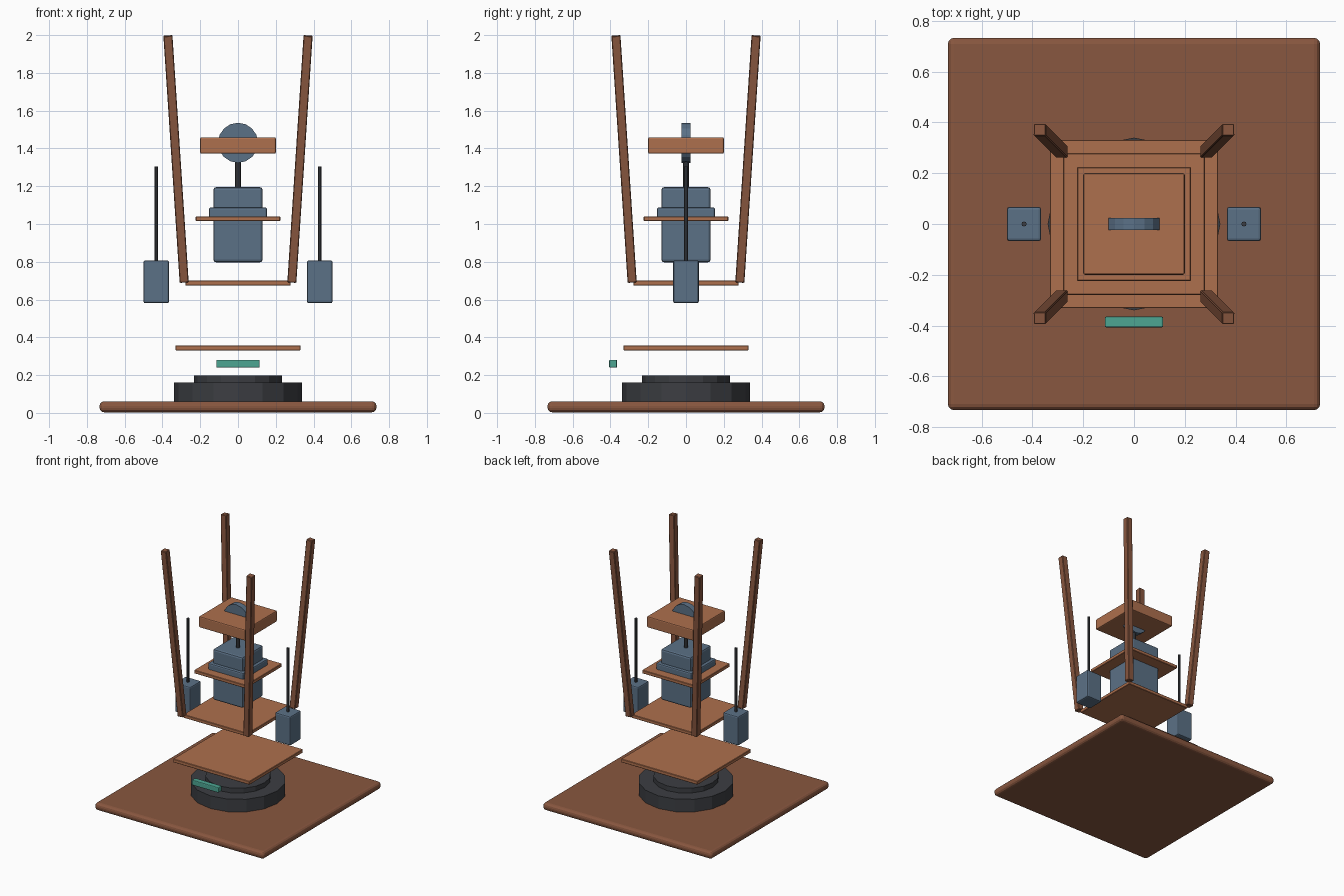
import bpy, bmesh, math
from mathutils import Matrix, Vector

if "Cube" in bpy.data.objects:
    bpy.data.objects.remove(bpy.data.objects["Cube"])


def material(name, rgb):
    m = bpy.data.materials.new(name)
    m.diffuse_color = (*rgb, 1)
    m.use_nodes = True
    m.node_tree.nodes["Principled BSDF"].inputs["Base Color"].default_value = m.diffuse_color
    return m


WOOD = material("wood", (0.42, 0.16, 0.075))
DARK_WOOD = material("dark_wood", (0.25, 0.095, 0.05))
STEEL = material("blue_steel", (0.105, 0.165, 0.24))
IRON = material("dark_iron", (0.045, 0.048, 0.055))
TEAL = material("teal", (0.075, 0.38, 0.29))


def finish(bm, name, mat, bevel=0, segments=1):
    me = bpy.data.meshes.new(name)
    bm.to_mesh(me)
    bm.free()
    ob = bpy.data.objects.new(name, me)
    bpy.context.collection.objects.link(ob)
    me.materials.append(mat)
    if bevel:
        mod = ob.modifiers.new("bevel", "BEVEL")
        mod.width, mod.segments = bevel, segments
    return ob


def box(name, centre, size, mat, bevel=0, segments=1, rot=Matrix()):
    bm = bmesh.new()
    bmesh.ops.create_cube(bm, size=1, matrix=Matrix.Translation(centre) @ rot
                          @ Matrix.Diagonal((*size, 1)))
    return finish(bm, name, mat, bevel, segments)


def slab(name, half, z0, z1, mat, bevel=0, segments=1):
    return box(name, (0, 0, (z0 + z1) / 2), (2 * half, 2 * half, z1 - z0), mat, bevel, segments)


def cylinder(name, centre, r, depth, mat, sides=16, rot=Matrix()):
    bm = bmesh.new()
    bmesh.ops.create_cone(bm, cap_ends=True, segments=sides, radius1=r, radius2=r,
                          depth=depth, matrix=Matrix.Translation(centre) @ rot)
    return finish(bm, name, mat)


# Ground platform and turntable
slab("base_platform", 0.733, 0.003, 0.061, DARK_WOOD, 0.024, 3)
cylinder("lower_drum", (0, 0, 0.11), 0.34, 0.10, IRON)
cylinder("upper_drum", (0, 0, 0.1775), 0.233, 0.04, IRON)
box("front_handle", (0, -0.386, 0.26), (0.23, 0.042, 0.042), TEAL, 0.006, 2)

# Stacked floating plates
slab("lower_plate", 0.331, 0.331, 0.358, WOOD, 0.003)
slab("frame_plate", 0.279, 0.674, 0.70, WOOD, 0.003)
slab("middle_plate", 0.224, 1.015, 1.041, WOOD, 0.003)
slab("top_block", 0.2, 1.372, 1.459, WOOD, 0.008, 2)

# Central body with collar, rod and pulley
slab("central_body", 0.13, 0.797, 1.195, STEEL, 0.014, 2)
slab("body_collar", 0.154, 1.03, 1.088, STEEL, 0.01, 2)
cylinder("central_rod", (0, 0, 1.27), 0.016, 0.18, IRON, 10)
cylinder("pulley_wheel", (0, 0, 1.43), 0.106, 0.047, STEEL, 16,
         Matrix.Rotation(math.pi / 2, 4, 'X'))

# Four splayed posts
for sx, xn in ((-1, "left"), (1, "right")):
    for sy, yn in ((-1, "front"), (1, "back")):
        a = Vector((sx * 0.285, sy * 0.285, 0.691))
        b = Vector((sx * 0.371, sy * 0.371, 1.997))
        d = b - a
        ry = math.atan2(d.x, d.z)
        rx = -math.atan2(d.y, math.hypot(d.x, d.z))
        rot = Matrix.Rotation(ry, 4, 'Y') @ Matrix.Rotation(rx, 4, 'X')
        box(f"{yn}_{xn}_post", (a + b) / 2, (0.048, 0.048, d.length), DARK_WOOD, 0.004, 1, rot)

# Side weights hanging on rods
for s, n in ((-1, "left"), (1, "right")):
    box(f"{n}_weight", (s * 0.433, 0, 0.694), (0.135, 0.135, 0.227), STEEL, 0.01, 2)
    cylinder(f"{n}_weight_rod", (s * 0.433, 0, 1.05), 0.01, 0.51, IRON, 8)
